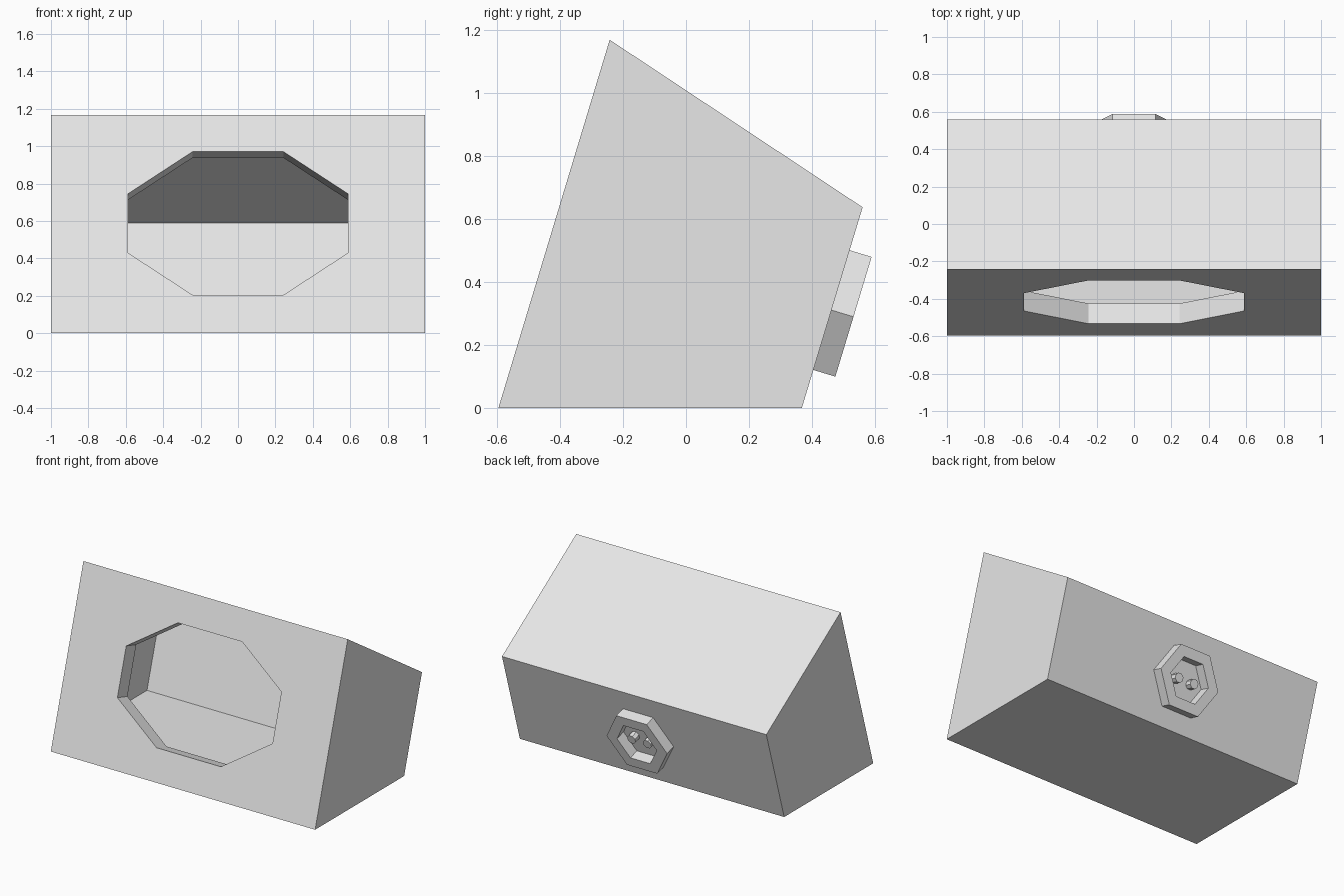
import bpy, bmesh
from math import sin, cos, pi, radians
from mathutils import Matrix, Vector

cube = bpy.data.objects.get("Cube")
if cube:
    bpy.data.objects.remove(cube, do_unlink=True)

grey = bpy.data.materials.new("light grey")
grey.use_nodes = True
grey.diffuse_color = (0.8, 0.8, 0.8, 1)
grey.node_tree.nodes["Principled BSDF"].inputs["Base Color"].default_value = (0.8, 0.8, 0.8, 1)


def prism(name, points, matrix, low, high):
    """Extrude a flat counter-clockwise outline along its local z."""
    bm = bmesh.new()
    base = [bm.verts.new((x, y, low)) for x, y in points]
    top = [bm.verts.new((x, y, high)) for x, y in points]
    bm.faces.new(base[::-1])
    bm.faces.new(top)
    for i in range(len(base)):
        j = (i + 1) % len(base)
        bm.faces.new((base[i], base[j], top[j], top[i]))
    bm.transform(matrix)
    mesh = bpy.data.meshes.new(name)
    bm.to_mesh(mesh)
    bm.free()
    mesh.materials.append(grey)
    obj = bpy.data.objects.new(name, mesh)
    bpy.context.collection.objects.link(obj)
    return obj


def cut(obj, cutter):
    """Subtract the cutter, apply the result and discard the cutter."""
    cutter.hide_render = True
    mod = obj.modifiers.new("cut", 'BOOLEAN')
    mod.operation = 'DIFFERENCE'
    mod.solver = 'EXACT'
    mod.object = cutter
    bpy.context.view_layer.objects.active = obj
    bpy.ops.object.modifier_apply(modifier=mod.name)
    bpy.data.objects.remove(cutter, do_unlink=True)


def ngon(sides, rx, ry, turn=0.0):
    angles = [turn + 2 * pi * i / sides for i in range(sides)]
    return [(rx * cos(a), ry * sin(a)) for a in angles]


def inset(points, t):
    """Offset a counter-clockwise convex outline inward by t."""
    pts = [Vector(p) for p in points]
    result = []
    for i, p in enumerate(pts):
        a = (p - pts[i - 1]).normalized()
        b = (pts[(i + 1) % len(pts)] - p).normalized()
        na, nb = Vector((-a.y, a.x)), Vector((-b.y, b.x))
        result.append(p + (na + nb) * t / (1 + na.dot(nb)))
    return result


# Hollow leaning cabinet
WALL = 0.113
side = [(-0.595, 0), (0.367, 0), (0.56, 0.637), (-0.242, 1.168)]
across = Matrix(((0, 0, 1, 0), (1, 0, 0, 0), (0, 1, 0, 0), (0, 0, 0, 1)))
cabinet = prism("cabinet", side, across, -1, 1)
cut(cabinet, prism("cavity", inset(side, WALL), across, -1 + WALL, 1 - WALL))

# Stretched octagonal opening through the front panel
tilt = Matrix.Rotation(radians(73.15), 4, 'X')
front = Matrix.Translation((0, -0.595, 0)) @ tilt @ Matrix.Translation((0, 0.614, 0))
corner = cos(pi / 8)
opening = ngon(8, 0.587 / corner, 0.4 / corner, pi / 8)
cut(cabinet, prism("opening", opening, front, -WALL - 0.04, 0.1))

# Hexagonal socket on the back panel
back = (Matrix.Translation((0, 0.367, 0)) @ tilt @ Matrix.Translation((0, 0.325, 0))
        @ Matrix.Rotation(pi, 4, 'Y'))
socket = prism("socket_ring", ngon(6, 0.229, 0.229), back, -0.01, 0.073)
cut(socket, prism("socket_hole", ngon(6, 0.15, 0.15), back, -0.1, 0.2))

# Pair of contact pins inside the socket
for label, x in (("left", -0.06), ("right", 0.06)):
    prism(label + "_pin", ngon(8, 0.032, 0.032, pi / 8),
          back @ Matrix.Translation((x, 0, 0)), -0.01, 0.045)
